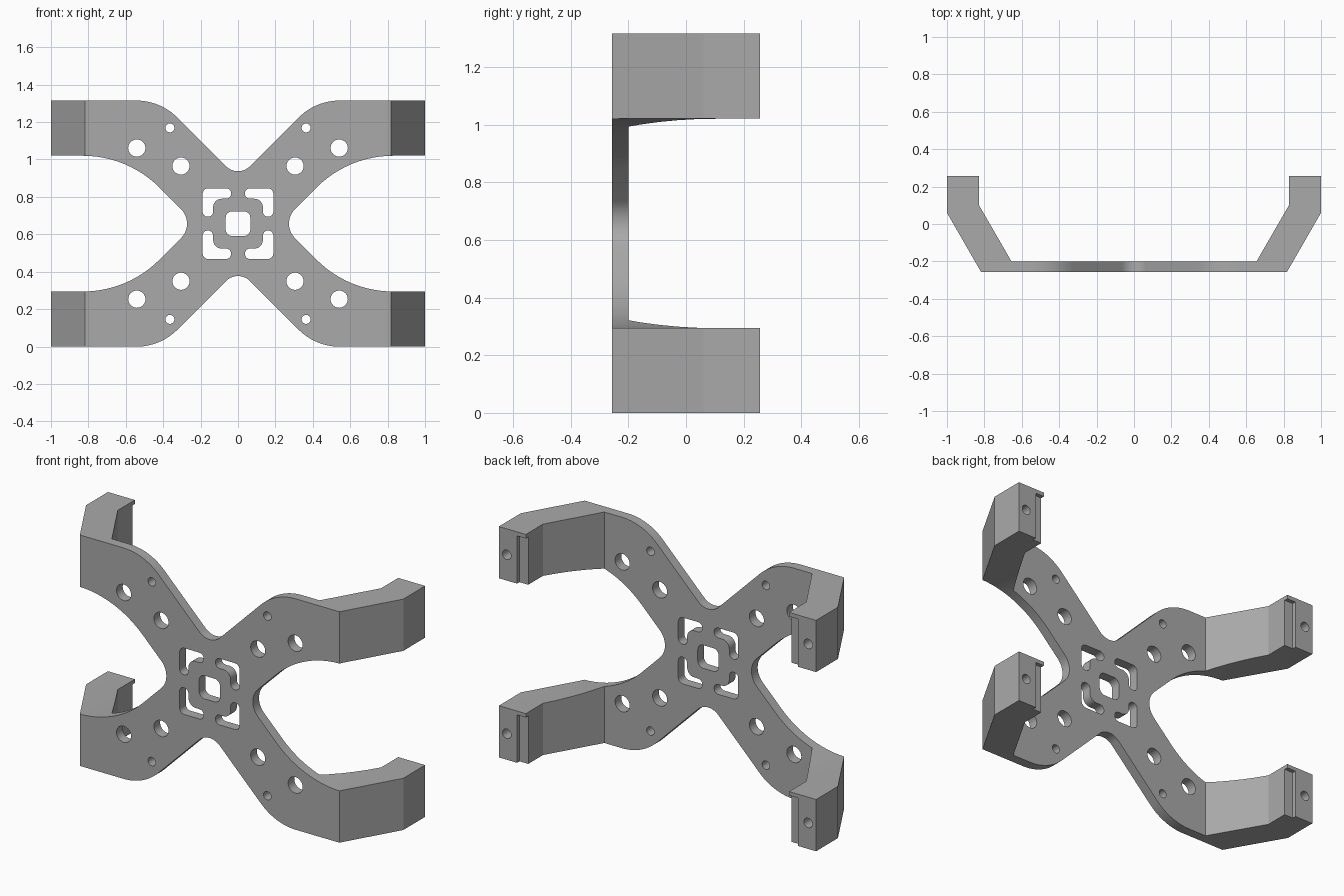
import bpy, bmesh, math
from mathutils import Vector

MID = 0.657          # height of the frame centre
FRONT, PLATE_BACK, TIP = -0.256, -0.2, 0.257

cube = bpy.data.objects.get("Cube")
if cube:
    bpy.data.objects.remove(cube, do_unlink=True)

grey = bpy.data.materials.new("mid grey")
grey.use_nodes = True
grey.diffuse_color = (0.4, 0.4, 0.4, 1)
grey.node_tree.nodes["Principled BSDF"].inputs["Base Color"].default_value = (0.4, 0.4, 0.4, 1)


def fillet(corners, steps=12):
    """Round each (x, z, radius) corner of a closed outline."""
    out = []
    for i, (x, z, r) in enumerate(corners):
        p = Vector((x, z))
        if r == 0:
            out.append(p)
            continue
        a = (Vector(corners[i - 1][:2]) - p).normalized()
        b = (Vector(corners[(i + 1) % len(corners)][:2]) - p).normalized()
        half = a.angle(b) / 2
        centre = p + (a + b).normalized() * r / math.sin(half)
        start = p + a * r / math.tan(half) - centre
        end = p + b * r / math.tan(half) - centre
        sweep = math.atan2(start.x * end.y - start.y * end.x, start.dot(end))
        for k in range(steps + 1):
            t = sweep * k / steps
            out.append(centre + Vector((start.x * math.cos(t) - start.y * math.sin(t),
                                        start.x * math.sin(t) + start.y * math.cos(t))))
    return out


def circle(x, z, r, n=32):
    return [Vector((x + r * math.cos(math.tau * k / n), z + r * math.sin(math.tau * k / n)))
            for k in range(n)]


def prism(bm, outline, place, offset):
    """Add a solid made by sweeping a flat outline along an offset."""
    face = bm.faces.new([bm.verts.new(place(p)) for p in outline])
    new = bmesh.ops.extrude_face_region(bm, geom=[face], use_keep_orig=True)["geom"]
    bmesh.ops.translate(bm, vec=offset, verts=[v for v in new if isinstance(v, bmesh.types.BMVert)])


def along_y(bm, outline, y0, y1):
    prism(bm, outline, lambda p: (p.x, y0, MID + p.y), (0, y1 - y0, 0))


def make(name, bm):
    bmesh.ops.recalc_face_normals(bm, faces=bm.faces)
    mesh = bpy.data.meshes.new(name)
    bm.to_mesh(mesh)
    bm.free()
    mesh.materials.append(grey)
    obj = bpy.data.objects.new(name, mesh)
    bpy.context.collection.objects.link(obj)
    return obj


# X-shaped front silhouette, mirrored from one quarter
quarter = [(0, 0.243, 0.09), (0.415, 0.658, 0.31), (1, 0.658, 0),
           (1, 0.363, 0), (0.59, 0.363, 0.58), (0.227, 0, 0.11)]
half = quarter + [(x, -z, r) for x, z, r in reversed(quarter[:-1])]
outline = half + [(-x, z, r) for x, z, r in reversed(half[1:-1])]
bm = bmesh.new()
along_y(bm, fillet(outline), FRONT - 0.1, TIP + 0.1)
frame = make("cross_frame", bm)

# Bent side legs and thin plate, as seen from the top
leg = [(0.655, PLATE_BACK), (0.83, 0.103), (0.83, TIP), (1, TIP), (1, 0.06), (0.818, FRONT)]
bend = [Vector(p) for p in leg] + [Vector((-x, y)) for x, y in reversed(leg)]
bm = bmesh.new()
prism(bm, bend, lambda p: (p.x, p.y, -0.1), (0, 0, 1.6))
bend_shape = make("bend_shape", bm)

# All holes, slots and tip recesses
bm = bmesh.new()
y0, y1 = FRONT - 0.05, PLATE_BACK + 0.05
s = 0.066
along_y(bm, fillet([(-s, -s, 0.035), (s, -s, 0.035), (s, s, 0.035), (-s, s, 0.035)]), y0, y1)
far, near, end = 0.189, 0.133, 0.037
slot = [(end, far, 0.027), (far, far, 0.03), (far, end, 0.027),
        (near, end, 0.027), (near, near, 0.045), (end, near, 0.027)]
for sx in (-1, 1):
    for sz in (-1, 1):
        along_y(bm, fillet([(sx * x, sz * z, r) for x, z, r in slot], 6), y0, y1)
        for x, z, r in ((0.541, 0.404, 0.046), (0.305, 0.308, 0.046), (0.364, 0.512, 0.024)):
            along_y(bm, circle(sx * x, sz * z, r), y0, y1)
        # blind screw hole in the leg tip
        mid = sz * 0.51
        along_y(bm, circle(sx * 0.95, mid, 0.027), TIP - 0.13, TIP + 0.05)
        # shallow step along the inner edge of the tip, capped at the top
        step = [(0.8, mid - 0.17), (0.885, mid - 0.17), (0.885, mid + 0.125), (0.8, mid + 0.125)]
        along_y(bm, [Vector((sx * x, z)) for x, z in step], TIP - 0.022, TIP + 0.05)
openings = make("openings", bm)

# Combine the shapes and drop the helpers
for helper, mode in ((bend_shape, 'INTERSECT'), (openings, 'DIFFERENCE')):
    mod = frame.modifiers.new(mode.lower(), 'BOOLEAN')
    mod.object, mod.operation, mod.solver = helper, mode, 'EXACT'
    helper.hide_render = True
bpy.context.view_layer.update()
graph = bpy.context.evaluated_depsgraph_get()
result = bpy.data.meshes.new_from_object(frame.evaluated_get(graph))
frame.modifiers.clear()
frame.data = result
result.materials.clear()
result.materials.append(grey)
for poly in result.polygons:
    poly.material_index = 0
for helper in (bend_shape, openings):
    bpy.data.objects.remove(helper, do_unlink=True)

bpy.ops.object.select_all(action='DESELECT')
frame.select_set(True)
bpy.context.view_layer.objects.active = frame
bpy.ops.object.shade_smooth_by_angle(angle=math.radians(20))
